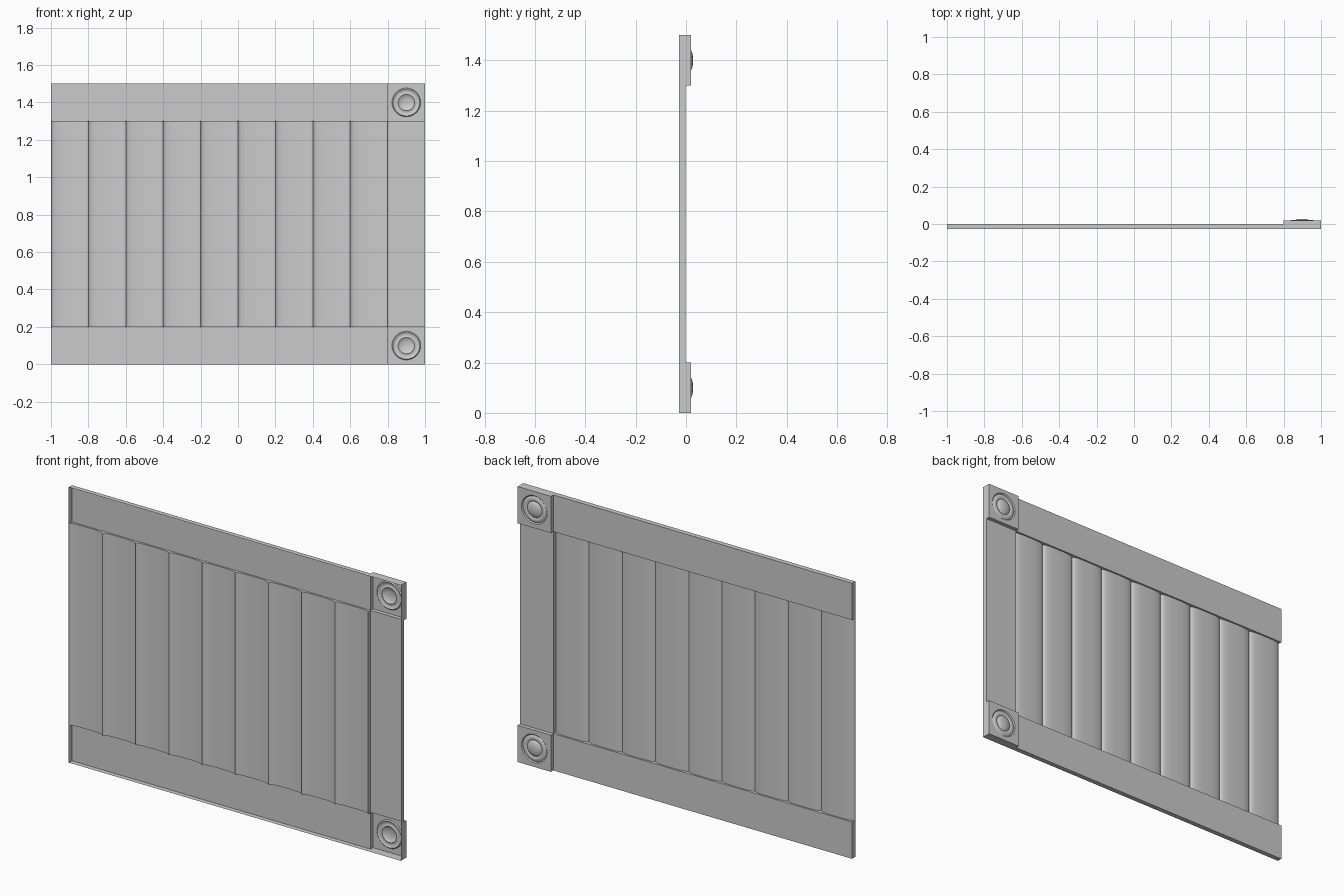
import bpy, math
from mathutils import Vector

if "Cube" in bpy.data.objects:
    bpy.data.objects.remove(bpy.data.objects["Cube"])

BACK, RAIL, BLOCK = -0.028, -0.001, 0.02   # depth levels of the open-backed shell


def build(name, faces, angle=35):
    """Mesh from (corner points, outward direction) pairs, welded and wound outward."""
    verts, index, polys = [], {}, []
    for pts, out in faces:
        pts = [Vector(p) for p in pts]
        n = (pts[1] - pts[0]).cross(pts[2] - pts[0])
        if n.dot(Vector(out)) < 0:
            pts.reverse()
        poly = []
        for p in pts:
            key = tuple(round(c, 5) for c in p)
            if key not in index:
                index[key] = len(verts)
                verts.append(key)
            if index[key] not in poly:
                poly.append(index[key])
        polys.append(poly)
    me = bpy.data.meshes.new(name)
    me.from_pydata(verts, [], polys)
    ob = bpy.data.objects.new(name, me)
    bpy.context.collection.objects.link(ob)
    bpy.ops.object.select_all(action='DESELECT')
    ob.select_set(True)
    bpy.context.view_layer.objects.active = ob
    bpy.ops.object.shade_smooth_by_angle(angle=math.radians(angle))
    return ob


def front(x0, x1, z0, z1, y):
    return [(x0, y, z0), (x1, y, z0), (x1, y, z1), (x0, y, z1)], (0, 1, 0)


def level(x0, x1, z, y0, y1, out):
    return [(x0, y0, z), (x1, y0, z), (x1, y1, z), (x0, y1, z)], (0, 0, out)


def upright(x, z0, z1, y0, y1, out):
    return [(x, y0, z0), (x, y1, z0), (x, y1, z1), (x, y0, z1)], (out, 0, 0)


# Rounded vertical planks: (offset across the plank, depth)
half = [(0, -0.024), (0.006, -0.018), (0.02, -0.014), (0.045, -0.011), (0.075, -0.01)]
profile = half + [(0.2 - x, y) for x, y in reversed(half)]
steps = []
for i in range(9):
    pts = [(-1 + 0.2 * i + x, y) for x, y in profile]
    steps += list(zip(pts, pts[1:]))
planks = [([(a[0], a[1], 0.2), (b[0], b[1], 0.2), (b[0], b[1], 1.3), (a[0], a[1], 1.3)],
           (0, 1, 0)) for a, b in steps]
planks.append(upright(-1, 0.2, 1.3, BACK, half[0][1], -1))
build("planks", planks, 50)

# Top and bottom rails, with outer rim and the step down to the planks
for name, z0, z1, outer, inner, d in (("bottom_rail", 0, 0.2, 0, 0.2, -1),
                                      ("top_rail", 1.3, 1.5, 1.5, 1.3, 1)):
    faces = [front(-1, 0.8, z0, z1, RAIL),
             level(-1, 0.8, outer, BACK, RAIL, d),
             upright(-1, z0, z1, BACK, RAIL, -1)]
    faces += [([(a[0], a[1], inner), (b[0], b[1], inner),
                (b[0], RAIL, inner), (a[0], RAIL, inner)], (0, 0, -d)) for a, b in steps]
    build(name, faces)

# Right stile
build("right_stile", [front(0.8, 1, 0.2, 1.3, RAIL),
                      upright(0.8, 0.2, 1.3, half[0][1], RAIL, -1),
                      upright(1, 0.2, 1.3, BACK, RAIL, 1)])

# Corner blocks, each with a turned rosette: (radius, depth)
rosette = [(0.077, BLOCK), (0.072, 0.015), (0.068, 0.017), (0.06, 0.0205), (0.05, 0.02),
           (0.044, 0.0165), (0.038, 0.021), (0.028, 0.025), (0.015, 0.0275), (0, 0.028)]
SEG = 32


def ring(r, y, zc):
    """Circle of radius r, or the square block outline when r is None."""
    out = []
    for k in range(SEG):
        c, s = math.cos(2 * math.pi * k / SEG), math.sin(2 * math.pi * k / SEG)
        f = 0.1 / max(abs(c), abs(s)) if r is None else r
        out.append((0.9 + c * f, y, zc + s * f))
    return out


for name, zc, d in (("bottom_corner_block", 0.1, -1), ("top_corner_block", 1.4, 1)):
    rings = [ring(None, BLOCK, zc)] + [ring(r, y, zc) for r, y in rosette]
    faces = []
    for a, b in zip(rings, rings[1:]):
        for k in range(SEG):
            j = (k + 1) % SEG
            faces.append(([a[k], a[j], b[j], b[k]], (0, 1, 0)))
    z0, z1, outer, inner = zc - 0.1, zc + 0.1, zc + 0.1 * d, zc - 0.1 * d
    faces += [upright(0.8, z0, z1, RAIL, BLOCK, -1), upright(1, z0, z1, BACK, BLOCK, 1),
              level(0.8, 1, outer, BACK, BLOCK, d), level(0.8, 1, inner, RAIL, BLOCK, -d)]
    build(name, faces)
